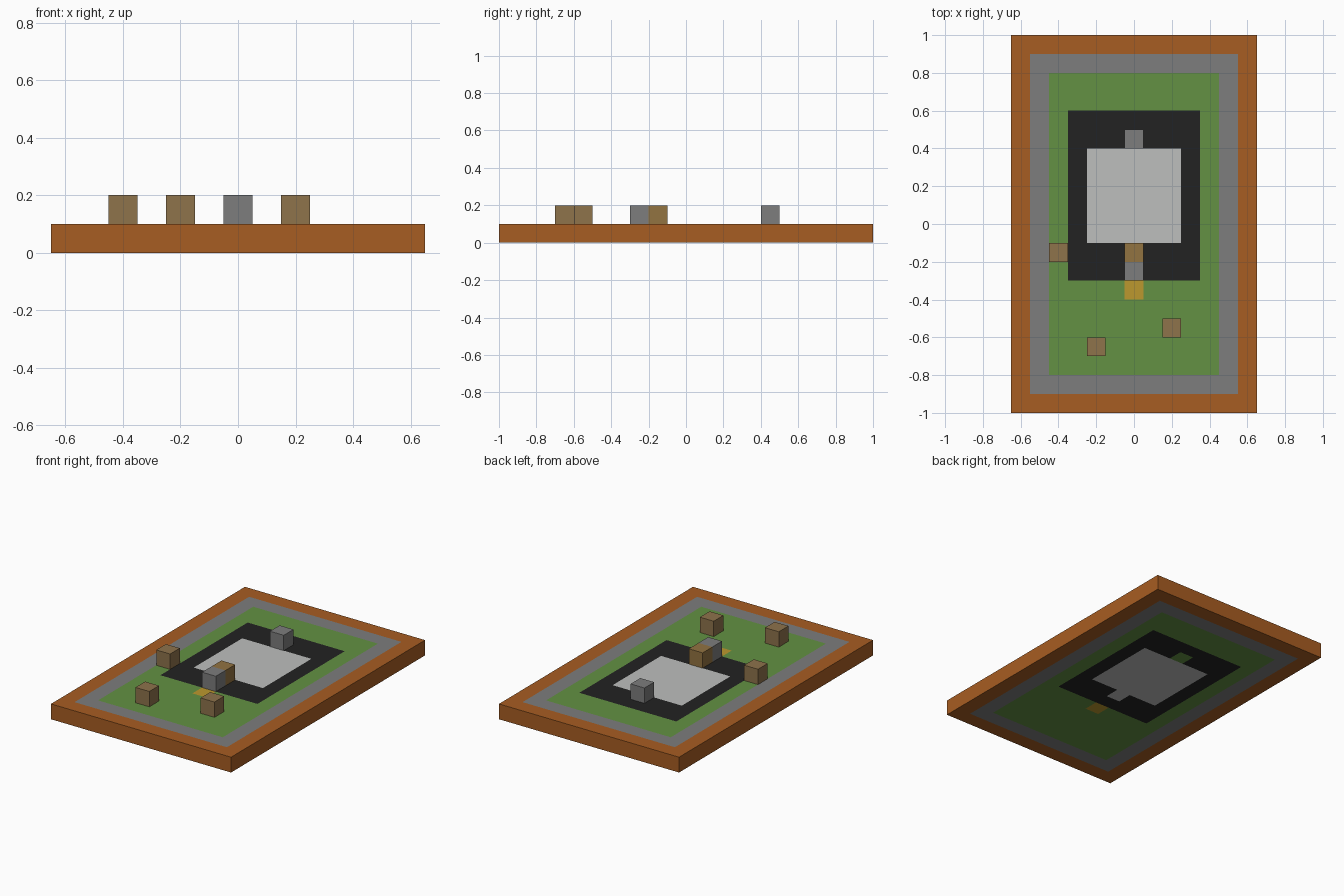
import bpy
import bmesh
from mathutils import Vector

if "Cube" in bpy.data.objects:
    bpy.data.objects.remove(bpy.data.objects["Cube"], do_unlink=True)

CELL = 0.1


def linear(c):
    c /= 255
    return c / 12.92 if c <= 0.04045 else ((c + 0.055) / 1.055) ** 2.4


def material(name, r, g, b):
    mat = bpy.data.materials.new(name)
    mat.use_nodes = True
    colour = (linear(r), linear(g), linear(b), 1)
    mat.diffuse_color = colour
    bsdf = mat.node_tree.nodes["Principled BSDF"]
    bsdf.inputs["Base Color"].default_value = colour
    bsdf.inputs["Roughness"].default_value = 0.9
    return mat


CLAY = material("orange clay", 167, 93, 34)
STONE = material("grey stone", 125, 125, 125)
GRASS = material("green grass", 99, 145, 67)
DARK = material("black floor", 34, 34, 34)
PALE = material("pale floor", 189, 191, 190)
GOLD = material("yellow gold", 188, 152, 46)
WOOD = material("brown wood", 142, 115, 75)
CHEST = material("golden wood", 146, 115, 65)


def box(bm, x0, x1, y0, y1, z0, z1):
    bmesh.ops.create_cube(bm, size=1)
    for v in bm.verts:
        v.co = ((x0, x1)[v.co.x > 0], (y0, y1)[v.co.y > 0], (z0, z1)[v.co.z > 0])


def finish(bm, name, mats):
    mesh = bpy.data.meshes.new(name)
    bm.to_mesh(mesh)
    bm.free()
    for mat in mats:
        mesh.materials.append(mat)
    obj = bpy.data.objects.new(name, mesh)
    bpy.context.collection.objects.link(obj)
    return obj


# Slab: nested rectangles (half width, y from, y to), later ones on top
ZONES = [
    (CLAY, 0.65, -1, 1),
    (STONE, 0.55, -0.9, 0.9),
    (GRASS, 0.45, -0.8, 0.8),
    (DARK, 0.35, -0.3, 0.6),
    (PALE, 0.25, -0.1, 0.4),
    (GOLD, 0.05, -0.4, -0.3),
    (PALE, 0.05, -0.2, -0.1),
    (GRASS, 0.05, 0.4, 0.5),
]
slab_mats = [CLAY, STONE, GRASS, DARK, PALE, GOLD]

bm = bmesh.new()
box(bm, -0.65, 0.65, -1, 1, 0, CELL)


def cut(axis, value):
    normal = Vector((0, 0, 0))
    normal[axis] = 1
    geom = bm.verts[:] + bm.edges[:] + bm.faces[:]
    bmesh.ops.bisect_plane(bm, geom=geom, plane_co=normal * value, plane_no=normal)


for half in sorted({z[1] for z in ZONES[1:]}):
    cut(0, half)
    cut(0, -half)
for y in sorted({y for z in ZONES[1:] for y in z[2:]}):
    cut(1, y)

# Colour each piece by the last rectangle that contains its centre
for face in bm.faces:
    c = face.calc_center_median()
    for mat, half, y0, y1 in ZONES:
        if abs(c.x) <= half + 1e-4 and y0 - 1e-4 <= c.y <= y1 + 1e-4:
            face.material_index = slab_mats.index(mat)
finish(bm, "ground_slab", slab_mats)

# Blocks standing on the slab
BLOCKS = [
    ("back_stone_block", STONE, 0, 0.45),
    ("front_stone_block", STONE, 0, -0.25),
    ("doorway_wood_block", CHEST, 0, -0.15),
    ("right_wood_block", WOOD, -0.4, -0.15),
    ("front_right_wood_block", WOOD, -0.2, -0.65),
    ("front_left_wood_block", WOOD, 0.2, -0.55),
]
h = CELL / 2
for name, mat, x, y in BLOCKS:
    bm = bmesh.new()
    box(bm, x - h, x + h, y - h, y + h, CELL, 2 * CELL)
    finish(bm, name, [mat])
